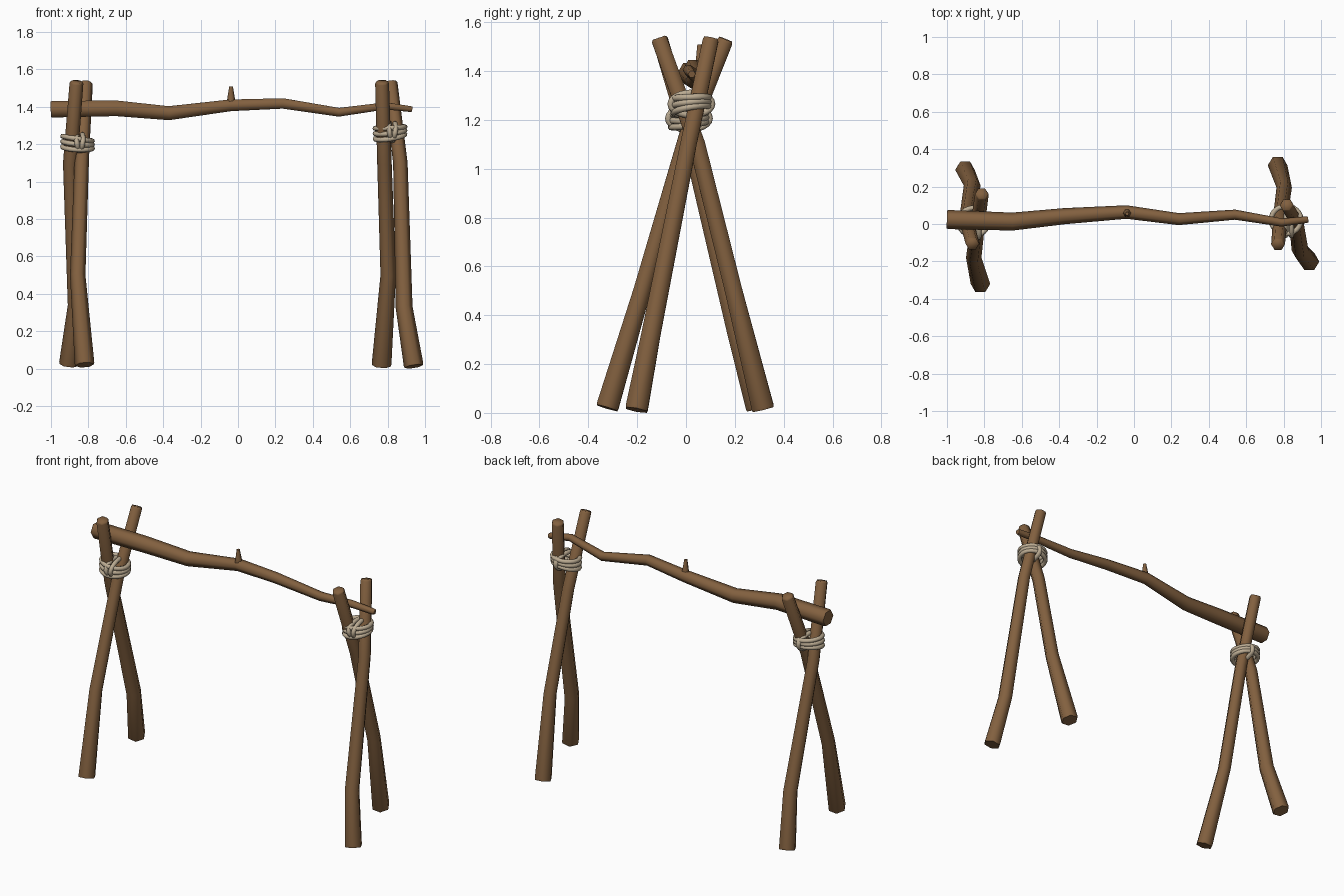
import bpy, bmesh, math
from mathutils import Vector, Matrix

if "Cube" in bpy.data.objects:
    bpy.data.objects.remove(bpy.data.objects["Cube"])


def material(name, rgb):
    m = bpy.data.materials.new(name)
    m.diffuse_color = (*rgb, 1)
    m.use_nodes = True
    m.node_tree.nodes["Principled BSDF"].inputs["Base Color"].default_value = m.diffuse_color
    return m


WOOD = material("brown wood", (0.225, 0.118, 0.050))
ROPE = material("pale rope", (0.50, 0.41, 0.29))


def tube(name, pts, radii, mat, sides, closed=False, up=(0, 1, 0)):
    """Sweep a round section along a path."""
    pts = [Vector(p) for p in pts]
    n = len(pts)
    bm = bmesh.new()
    rings = []
    for i, p in enumerate(pts):
        if closed:
            t = pts[(i + 1) % n] - pts[i - 1]
        else:
            t = pts[min(i + 1, n - 1)] - pts[max(i - 1, 0)]
        t.normalize()
        u = t.cross(Vector(up)).normalized()
        v = t.cross(u)
        rings.append([bm.verts.new(p + radii[i] * (u * math.cos(a) + v * math.sin(a)))
                      for a in (2 * math.pi * k / sides for k in range(sides))])
    for i in range(n if closed else n - 1):
        a, b = rings[i], rings[(i + 1) % n]
        for k in range(sides):
            j = (k + 1) % sides
            bm.faces.new((a[k], a[j], b[j], b[k]))
    if not closed:
        bm.faces.new(rings[0][::-1])
        bm.faces.new(rings[-1])
    bmesh.ops.recalc_face_normals(bm, faces=bm.faces)
    me = bpy.data.meshes.new(name)
    bm.to_mesh(me)
    bm.free()
    me.materials.append(mat)
    ob = bpy.data.objects.new(name, me)
    bpy.context.collection.objects.link(ob)
    bpy.ops.object.select_all(action='DESELECT')
    ob.select_set(True)
    bpy.context.view_layer.objects.active = ob
    bpy.ops.object.shade_smooth_by_angle(angle=math.radians(65))
    return ob


def pole(name, pts, radii, sides=6, up=(0, 1, 0)):
    """Six-sided wooden pole with slightly chamfered ends."""
    pts = [Vector(p) for p in pts]
    c = 0.01
    a = pts[0] + (pts[1] - pts[0]).normalized() * c
    b = pts[-1] + (pts[-2] - pts[-1]).normalized() * c
    path = [pts[0], a] + pts[1:-1] + [b, pts[-1]]
    rad = [radii[0] * 0.95, radii[0]] + radii[1:-1] + [radii[-1], radii[-1] * 0.85]
    return tube(name, path, rad, WOOD, sides, up=up)


def leg(name, pts):
    """Bent leg through foot, lower kink, upper kink and top."""
    rad = []
    for p in pts:
        t = p[2] / 1.53
        rad.append(0.053 - 0.010 * min(1, t * 3) - 0.006 * t)
    pole(name, pts, rad)


# Crossed legs
leg("left_front_leg", [(-0.82, -0.323, 0.02), (-0.857, -0.18, 0.5),
                       (-0.835, 0.003, 1.13), (-0.813, 0.163, 1.53)])
leg("left_back_leg", [(-0.905, 0.292, 0.02), (-0.865, 0.205, 0.34),
                      (-0.897, 0.022, 1.1), (-0.863, -0.108, 1.535)])
leg("right_back_leg", [(0.767, 0.316, 0.015), (0.803, 0.195, 0.5),
                       (0.783, 0.045, 1.1), (0.77, -0.112, 1.535)])
leg("right_front_leg", [(0.94, -0.203, 0.012), (0.888, -0.142, 0.33),
                        (0.868, 0.010, 1.1), (0.815, 0.103, 1.535)])

# Crooked crossbar, thinning to the right
pole("crossbar",
     [(-1.0, 0.024, 1.387), (-0.65, 0.013, 1.392), (-0.37, 0.042, 1.366), (-0.04, 0.064, 1.408),
      (0.24, 0.026, 1.418), (0.54, 0.050, 1.371), (0.79, 0.008, 1.405), (0.93, 0.024, 1.387)],
     [0.051, 0.048, 0.043, 0.036, 0.032, 0.027, 0.022, 0.018], up=(0, 0, 1))

# Broken twig stub
tube("twig_stub", [(-0.035, 0.062, 1.40), (-0.037, 0.058, 1.44), (-0.037, 0.055, 1.508)],
     [0.026, 0.021, 0.010], WOOD, 6)


def loop(name, centre, rx, ry, rot):
    """Closed elliptical rope loop."""
    n = 24
    pts = [Vector(centre) + rot @ Vector((rx * math.cos(a), ry * math.sin(a), 0))
           for a in (2 * math.pi * k / n for k in range(n))]
    tube(name, pts, [0.0135] * n, ROPE, 8, True, up=rot @ Vector((0, 0, 1)))


# Rope lashings: three coils plus two binding loops
for side, cx, cy, cz, tilt_y, tilt_x in (("left", -0.858, 0.012, 1.206, 6, 5),
                                         ("right", 0.813, 0.022, 1.265, -6, 6)):
    for i in range(3):
        k = i - 1
        rot = (Matrix.Rotation(math.radians(tilt_y + 3 * k), 3, 'Y')
               @ Matrix.Rotation(math.radians(tilt_x - 4 * k), 3, 'X'))
        loop(f"{side}_rope_coil_{i + 1}", (cx, cy, cz + 0.024 * k), 0.080, 0.074, rot)
    for i, s in enumerate((-1, 1)):
        rot = (Matrix.Rotation(math.radians(5 * s), 3, 'Z')
               @ Matrix.Rotation(math.radians(90 + 8 * s), 3, 'Y'))
        loop(f"{side}_rope_binding_{i + 1}", (cx + 0.012 + 0.008 * s, cy, cz), 0.046, 0.085, rot)
